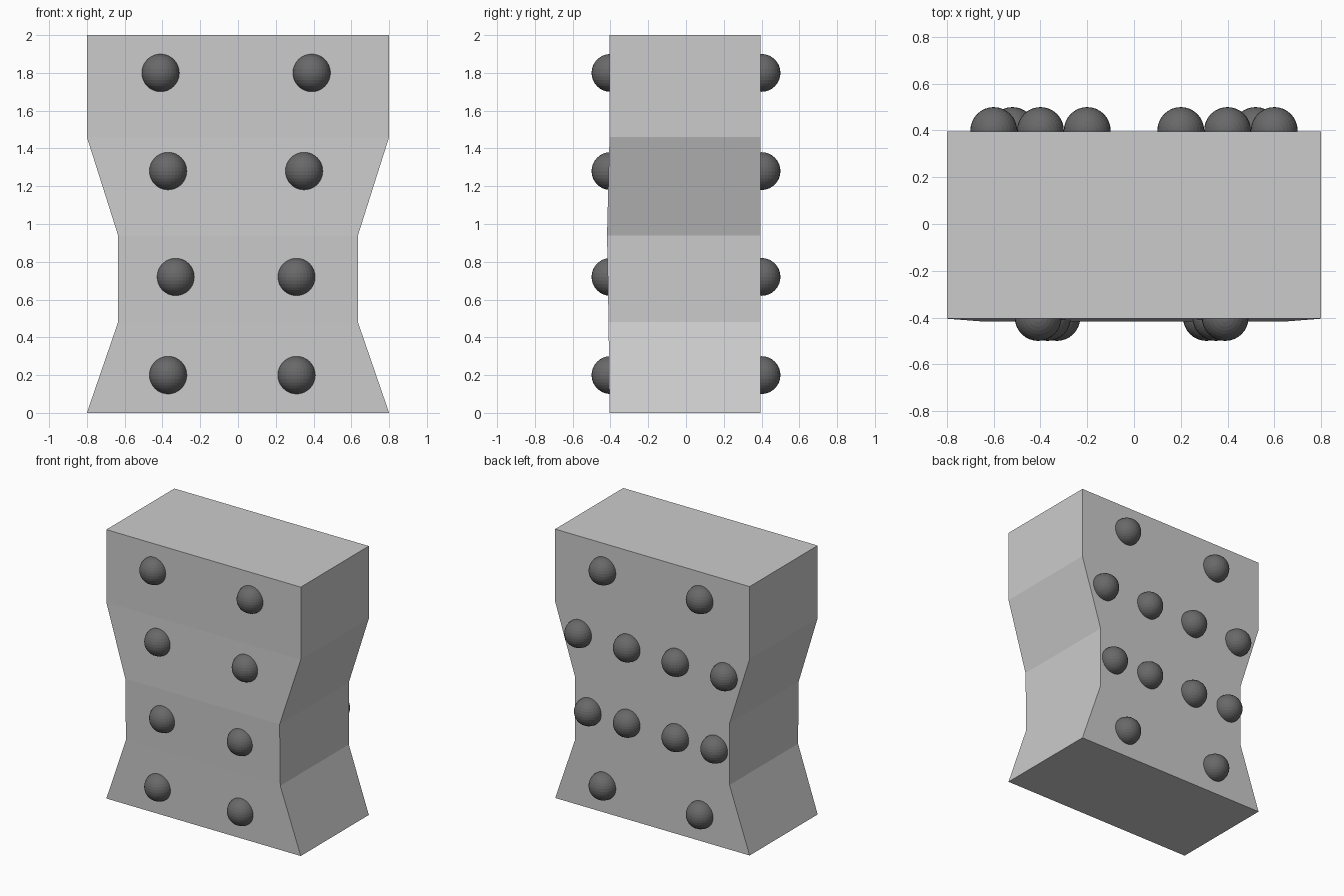
import bpy
import bmesh

cube = bpy.data.objects.get("Cube")
if cube:
    bpy.data.objects.remove(cube, do_unlink=True)


def make_material(name, value):
    mat = bpy.data.materials.new(name)
    mat.use_nodes = True
    color = (value, value, value, 1)
    mat.diffuse_color = color
    mat.node_tree.nodes["Principled BSDF"].inputs["Base Color"].default_value = color
    return mat


def add_object(name, bm, mat):
    mesh = bpy.data.meshes.new(name)
    bm.to_mesh(mesh)
    bm.free()
    mesh.materials.append(mat)
    obj = bpy.data.objects.new(name, mesh)
    bpy.context.collection.objects.link(obj)
    return obj


light_grey = make_material("light grey", 0.6)
dark_grey = make_material("dark grey", 0.14)

# Waisted block: height, half width and front depth of each cross-section
BACK = 0.395
sections = [(0, 0.8, -0.405), (0.48, 0.635, -0.41), (0.94, 0.635, -0.418),
            (1.46, 0.8, -0.405), (2, 0.8, -0.405)]
bm = bmesh.new()
rings = [[bm.verts.new(p) for p in ((-w, f, z), (w, f, z), (w, BACK, z), (-w, BACK, z))]
         for z, w, f in sections]
for low, high in zip(rings, rings[1:]):
    for i in range(4):
        j = (i + 1) % 4
        bm.faces.new((low[i], low[j], high[j], high[i]))
bm.faces.new(rings[0][::-1])
bm.faces.new(rings[-1])
add_object("body", bm, light_grey)

# Round studs half sunk into the front and back, in four rows
rows = [1.8, 1.28, 0.72, 0.2]
front = [(-0.41, 0.39), (-0.37, 0.35), (-0.33, 0.31), (-0.37, 0.31)]
back = [(-0.4, 0.4), (-0.6, -0.2, 0.2, 0.6), (-0.52, -0.2, 0.2, 0.52), (-0.4, 0.4)]
for side, y, layout in (("front", -0.4, front), ("back", 0.4, back)):
    for row, (z, xs) in enumerate(zip(rows, layout), 1):
        for column, x in enumerate(xs, 1):
            bm = bmesh.new()
            bmesh.ops.create_uvsphere(bm, u_segments=32, v_segments=16, radius=0.1)
            stud = add_object(f"{side}_stud_{row}_{column}", bm, dark_grey)
            stud.location = (x, y, z)
